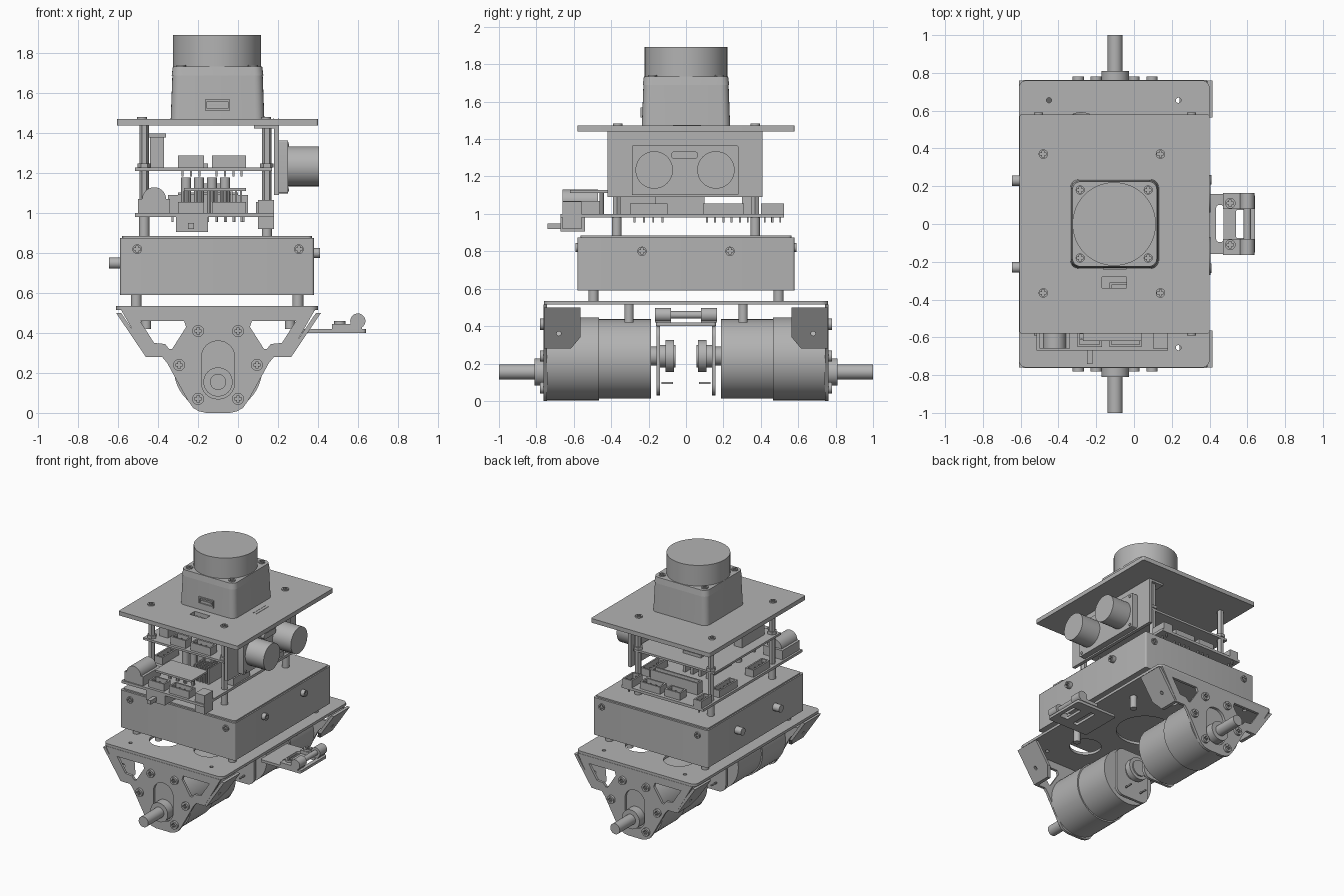
import bpy, bmesh, math

cube = bpy.data.objects.get("Cube")
if cube:
    bpy.data.objects.remove(cube, do_unlink=True)

grey = bpy.data.materials.new("plain_grey")
grey.use_nodes = True
tone = (0.45, 0.45, 0.45, 1)
grey.diffuse_color = tone
grey.node_tree.nodes["Principled BSDF"].inputs["Base Color"].default_value = tone
parts = []
MID = -0.1  # centre line of the robot in x


def prism(name, outline, lo, hi, axis="z", holes=(), top_scale=1, shear=None):
    """Extrude an outline, with optional holes, along an axis."""
    place = {"z": lambda u, v, w: (u, v, w),
             "y": lambda u, v, w: (u, w, v),
             "x": lambda u, v, w: (w, u, v)}[axis]
    bm = bmesh.new()
    loops = [[bm.verts.new((u, v, 0)) for u, v in ring] for ring in (outline, *holes)]
    if holes:
        edges = [bm.edges.new((ring[i - 1], ring[i])) for ring in loops for i in range(len(ring))]
        bmesh.ops.triangle_fill(bm, use_beauty=True, use_dissolve=False, edges=edges, normal=(0, 0, 1))
    else:
        bm.faces.new(loops[0])
    out = bmesh.ops.extrude_face_region(bm, geom=bm.faces[:])
    moved = {g for g in out["geom"] if isinstance(g, bmesh.types.BMVert)}
    cu = (min(p[0] for p in outline) + max(p[0] for p in outline)) / 2
    cv = (min(p[1] for p in outline) + max(p[1] for p in outline)) / 2
    for v in bm.verts:
        u, t, w = v.co.x, v.co.y, lo
        if v in moved:
            u, t, w = cu + (u - cu) * top_scale, cv + (t - cv) * top_scale, hi
        v.co = place(u, t, w)
        if shear:
            v.co.x += shear(v.co.z)
    bmesh.ops.recalc_face_normals(bm, faces=bm.faces[:])
    mesh = bpy.data.meshes.new(name)
    bm.to_mesh(mesh)
    bm.free()
    mesh.materials.append(grey)
    ob = bpy.data.objects.new(name, mesh)
    bpy.context.collection.objects.link(ob)
    parts.append(ob)
    return ob


def circle(u, v, r, n=32):
    return [(u + r * math.cos(math.tau * i / n), v + r * math.sin(math.tau * i / n)) for i in range(n)]


def rrect(u0, u1, v0, v1, r=0.0, n=5):
    if r == 0:
        return [(u0, v0), (u1, v0), (u1, v1), (u0, v1)]
    pts = []
    corners = [(u1 - r, v1 - r), (u0 + r, v1 - r), (u0 + r, v0 + r), (u1 - r, v0 + r)]
    for q, (cu, cv) in enumerate(corners):
        for i in range(n + 1):
            a = math.pi / 2 * (q + i / n)
            pts.append((cu + r * math.cos(a), cv + r * math.sin(a)))
    return pts


def box(name, x0, x1, y0, y1, z0, z1, r=0.0):
    return prism(name, rrect(x0, x1, y0, y1, r), z0, z1)


def rod(name, u, v, r, lo, hi, axis="z", n=32):
    return prism(name, circle(u, v, r, n), lo, hi, axis)


def screw(name, u, v, lo, hi, axis, r=0.028):
    """Round head with a small cross recess cut through its cap."""
    a, b = 0.006, 0.017
    cross = [(a, a), (a, b), (-a, b), (-a, a), (-b, a), (-b, -a),
             (-a, -a), (-a, -b), (a, -b), (a, -a), (b, -a), (b, a)]
    prism(name, circle(u, v, r, 20), lo, hi, axis, [[(u + p, v + q) for p, q in cross]])


def mirrored(pts):
    return pts + [(2 * MID - u, v) for u, v in reversed(pts)]


# Motor bracket: top sheet with openings
cutouts = [circle(MID, 0, 0.2)]
for s in (-1, 1):
    cutouts += [circle(-0.28, s * 0.48, 0.11), circle(0.07, s * 0.44, 0.11)]
    cutouts += [circle(x, s * 0.655, 0.014, 12) for x in (-0.45, 0.235)]
prism("bracket_top", rrect(-0.61, 0.4, -0.76, 0.76, 0.04), 0.515, 0.535, holes=cutouts)

# Bracket end plates, flanges, motors
plate = mirrored([(-0.585, 0.515), (-0.45, 0.28), (-0.38, 0.28), (-0.355, 0.25),
                  (-0.25, 0.06), (-0.225, 0.025), (-0.195, 0.008), (-0.16, 0)])
window = [(-0.49, 0.46), (-0.27, 0.46), (-0.26, 0.43), (-0.33, 0.32), (-0.345, 0.32), (-0.365, 0.345), (-0.42, 0.35)]
other_window = [(2 * MID - u, v) for u, v in window]
slot = rrect(MID - 0.083, MID + 0.083, 0.07, 0.36, 0.08, 8)
for s in (-1, 1):
    prism("end_plate", plate, s * 0.742, s * 0.762, "y", [window, other_window, slot])
    flange = [(s * 0.76, 0.5), (s * 0.565, 0.5), (s * 0.565, 0.34), (s * 0.615, 0.28), (s * 0.76, 0.28)]
    for side in (-1, 1):
        prism("side_flange", flange, -0.01, 0.015, "x", [circle(s * 0.68, 0.36, 0.012, 12)],
              shear=lambda z, side=side: MID + side * (0.355 + 0.675 * (z - 0.285)))
        rod("hanging_post", MID + side * 0.36, s * 0.305, 0.025, 0.42, 0.515)
        for dx, z in ((0.1, 0.41), (0.195, 0.24), (0.1, 0.07)):
            screw("motor_screw", MID + side * dx, z, s * 0.755, s * 0.78, "y", 0.03)
    rod("gearbox", MID, 0.225, 0.222, s * 0.465, s * 0.742, "y", 48)
    rod("motor_can", MID, 0.225, 0.212, s * 0.187, s * 0.465, "y", 48)
    rod("motor_end_boss", MID, 0.24, 0.05, s * 0.14, s * 0.19, "y")
    rod("output_boss", MID, 0.155, 0.073, s * 0.74, s * 0.81, "y")
    rod("output_shaft", MID, 0.155, 0.04, s * 0.8, s, "y")
    prism("encoder_board", rrect(MID - 0.14, MID + 0.14, 0.03, 0.4, 0.06), s * 0.138, s * 0.158, "y")
    rod("encoder_wheel", MID, 0.24, 0.085, s * 0.065, s * 0.11, "y")
    rod("encoder_hub", MID, 0.24, 0.06, s * 0.055, s * 0.14, "y")
    for side in (-1, 1):
        box("encoder_pin", MID + side * 0.06, MID + side * 0.07, s * 0.1 - 0.03, s * 0.1 + 0.03, 0.09, 0.1)

# Side arm with slotted plate and roller
arm_slots = [rrect(0.435, 0.475, -0.095, 0.1, 0.015), rrect(0.54, 0.61, -0.075, 0.075, 0.01)]
prism("arm_plate", rrect(0.3, 0.64, -0.16, 0.16, 0.015), 0.4, 0.42, holes=arm_slots)
rod("arm_roller", 0.6, 0.46, 0.02, -0.1, 0.1, "y")
for s in (-1, 1):
    y0, y1 = sorted((s * 0.08, s * 0.165))
    box("arm_block", 0.47, 0.62, y0, y1, 0.42, 0.445)
    rod("roller_clamp", 0.6, 0.46, 0.038, y0, y1, "y")
    screw("arm_screw", 0.51, s * 0.11, 0.44, 0.46, "z")

# Battery case on four feet, with screws on each side
box("battery_case", -0.59, 0.38, -0.58, 0.58, 0.59, 0.875, 0.012)
box("case_lid", -0.58, 0.37, -0.565, 0.565, 0.87, 0.885, 0.02)
for s in (-1, 1):
    for x in (-0.51, 0.3):
        rod("case_foot", x, s * 0.495, 0.027, 0.53, 0.595)
        screw("case_end_screw", x + 0.005, 0.82, s * 0.575, s * 0.59, "y", 0.024)
    screw("case_side_screw", s * 0.235, 0.8, 0.37, 0.41, "x", 0.025)
    rod("case_side_knob", s * 0.23, 0.75, 0.028, -0.645, -0.585, "x", 20)

# Stacked circuit boards on posts
box("main_board", -0.515, 0.18, -0.67, 0.525, 0.98, 1.0)
box("upper_board", -0.515, 0.17, -0.41, 0.39, 1.212, 1.228)
for x in (-0.47, 0.145):
    for y in (-0.37, 0.37):
        rod("lower_post", x, y, 0.026, 0.88, 0.98, n=16)
        rod("upper_post", x, y, 0.024, 1.0, 1.445, n=6)
        rod("post_nut", x, y, 0.034, 1.228, 1.25, n=6)


def connector(name, x0, x1, y0, y1, z, h=0.055):
    """Open-topped housing with pins inside and solder tails below."""
    w = 0.012
    prism(name, rrect(x0, x1, y0, y1), z, z + h, holes=[rrect(x0 + w, x1 - w, y0 + w, y1 - w)])
    along_x = x1 - x0 > y1 - y0
    span = max(x1 - x0, y1 - y0)
    count = max(2, int(span / 0.04))
    for i in range(count):
        f = (i + 0.5) / count
        px = x0 + (x1 - x0) * (f if along_x else 0.5)
        py = y0 + (y1 - y0) * (0.5 if along_x else f)
        box(name + "_pin", px - 0.005, px + 0.005, py - 0.005, py + 0.005, z - 0.045, z + h - 0.015)


# Connectors and components on the boards
for y0, y1 in ((-0.3, -0.1), (0.09, 0.31), (0.4, 0.525)):
    connector("side_socket", 0.09, 0.17, y0, y1, 1.0)
    connector("far_socket", -0.5, -0.43, y0, y1, 1.0)
for x0, x1 in ((-0.3, -0.17), (-0.13, 0.04)):
    connector("upper_socket", x0, x1, -0.39, -0.31, 1.228, 0.06)
    connector("front_socket", x0, x1, -0.65, -0.57, 1.0)
    connector("back_socket", x0, x1, 0.42, 0.5, 1.0)
connector("pin_header", -0.35, 0.05, 0.3, 0.36, 1.0, 0.09)
box("power_jack", -0.5, -0.34, -0.66, -0.45, 1.0, 1.07)
rod("jack_barrel", -0.42, 1.07, 0.06, -0.66, -0.47, "y")
box("under_socket", -0.31, -0.15, -0.67, -0.54, 0.905, 0.98)
box("under_lever", -0.25, -0.22, -0.74, -0.67, 0.92, 0.95)
box("power_switch", 0.1, 0.18, -0.66, -0.56, 0.92, 1.065)
box("regulator_board", -0.27, 0.04, -0.62, -0.42, 1.112, 1.127)
box("processor_board", -0.3, 0.0, -0.2, 0.12, 1.09, 1.105)
box("processor_chip", -0.22, -0.08, -0.12, 0.04, 1.105, 1.15)
box("memory_chip", -0.3, -0.15, 0.1, 0.25, 1.228, 1.25)
box("ribbon_socket", -0.44, -0.37, -0.32, -0.05, 1.228, 1.38)
box("ribbon_latch", -0.45, -0.36, -0.33, -0.04, 1.38, 1.4)
for i in range(6):
    x = -0.11 + 0.024 * i
    box("heat_fin", x, x + 0.01, -0.38, -0.16, 1.0, 1.12)
for i in range(4):
    x = -0.26 + 0.065 * i
    rod("capacitor", x, -0.26, 0.025, 1.0, 1.18, n=16)
    rod("regulator_post", x, -0.45, 0.012, 1.0, 1.112, n=8)
    box("processor_leg", x, x + 0.02, -0.18, 0.1, 1.0, 1.09)

# Distance sensor facing the right-hand side
box("sensor_bracket", 0.18, 0.205, -0.42, 0.41, 1.09, 1.44)
box("sensor_bracket_lip", 0.08, 0.205, -0.42, 0.41, 1.425, 1.44)
prism("sensor_board", rrect(-0.29, 0.28, 1.1, 1.365, 0.008), 0.205, 0.25, "x")
prism("sensor_crystal", rrect(-0.08, 0.065, 1.293, 1.335, 0.02), 0.25, 0.275, "x")
for y in (-0.17, 0.16):
    rod("sensor_eye", y, 1.235, 0.1, 0.25, 0.405, "x", 48)
for y in (-0.265, 0.255):
    for z in (1.12, 1.345):
        rod("sensor_pin", y, z, 0.01, 0.25, 0.256, "x", 12)

# Top deck
prism("top_deck", rrect(-0.605, 0.4, -0.58, 0.58, 0.01), 1.44, 1.472,
      holes=[rrect(-0.17, -0.04, -0.34, -0.28)])
for x in (-0.48, 0.14):
    for y in (-0.365, 0.37):
        screw("deck_screw", x, y, 1.465, 1.482, "z", 0.025)
for x in (0.175, 0.2):
    box("deck_mark", x, x + 0.006, -0.07, 0.08, 1.472, 1.474)

# Spinning scanner: tapered base, rim, drum
prism("scanner_base", rrect(-0.337, 0.132, -0.236, 0.236, 0.045), 1.472, 1.69, top_scale=0.965)
prism("scanner_rim", rrect(-0.332, 0.127, -0.231, 0.231, 0.045), 1.69, 1.735, top_scale=0.975)
rod("scanner_drum", MID - 0.005, 0, 0.221, 1.735, 1.892, n=64)
prism("scanner_port", rrect(-0.165, -0.04, 1.515, 1.57), -0.242, -0.22, "y",
      holes=[rrect(-0.155, -0.05, 1.525, 1.56)])
box("scanner_port_tongue", -0.145, -0.06, -0.24, -0.22, 1.535, 1.548)
for x in (-0.285, 0.075):
    for y in (-0.18, 0.18):
        screw("scanner_screw", x, y, 1.73, 1.743, "z", 0.024)

# Smooth round parts, keep edges sharp
bpy.ops.object.select_all(action="DESELECT")
for ob in parts:
    ob.select_set(True)
bpy.context.view_layer.objects.active = parts[0]
bpy.ops.object.shade_smooth_by_angle(angle=math.radians(30))
